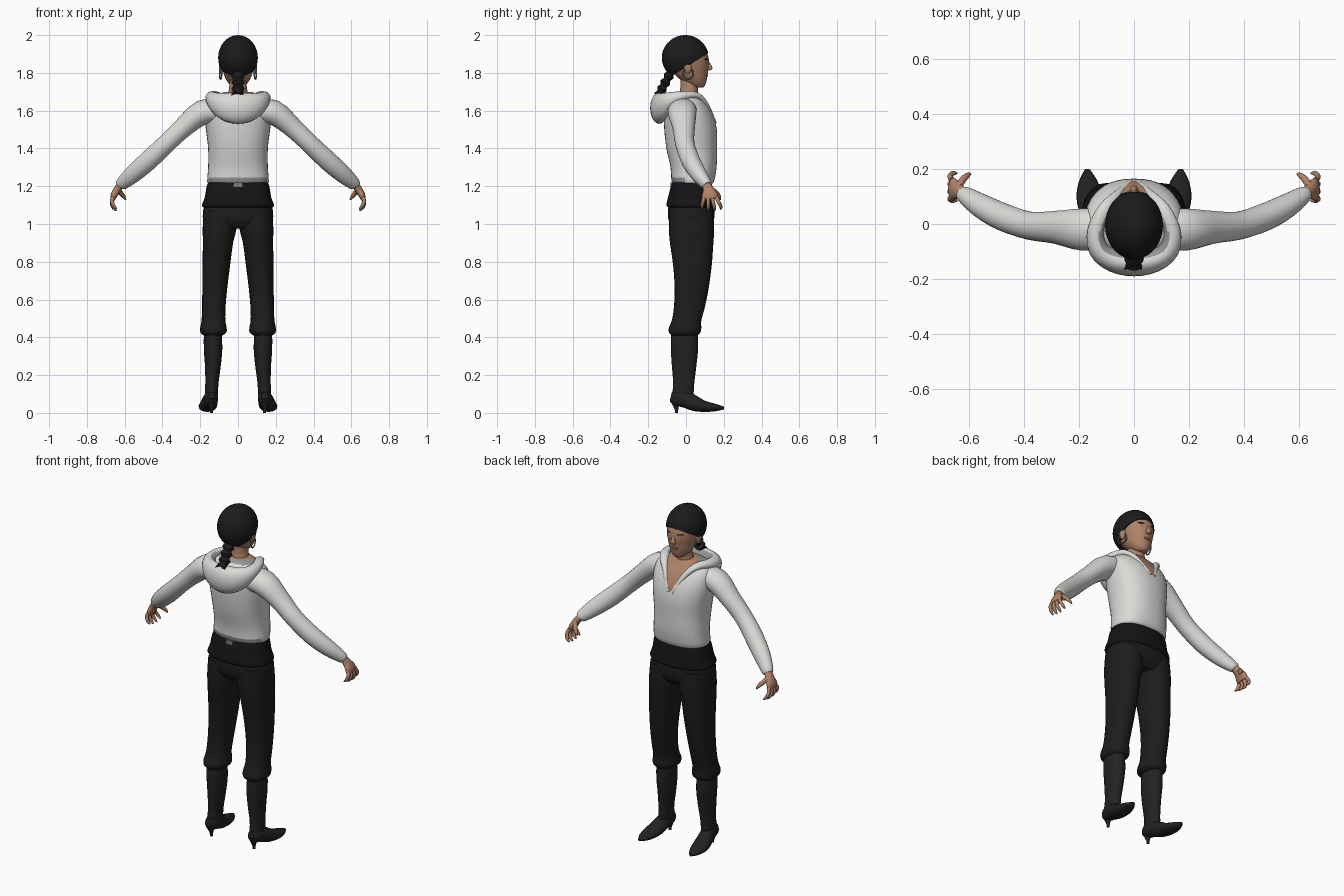
import bpy, bmesh, math
from mathutils import Vector, Matrix


def material(name, rgb):
    m = bpy.data.materials.new(name)
    m.diffuse_color = (*rgb, 1)
    return m


CLOTH = material("off white cloth", (0.70, 0.70, 0.68))
GREY = material("grey lining", (0.30, 0.30, 0.29))
SKIN = material("skin", (0.43, 0.225, 0.14))
LIPS = material("lips", (0.30, 0.11, 0.085))
HAIR = material("black hair", (0.011, 0.011, 0.012))
PANTS = material("black trousers", (0.012, 0.012, 0.012))
SASH = material("black sash", (0.007, 0.007, 0.008))
BOOT = material("boot leather", (0.016, 0.016, 0.017))
METAL = material("dull metal", (0.22, 0.21, 0.20))
WHITE = material("eye white", (0.55, 0.50, 0.46))


def finish(name, bm, mats, angle=50):
    bmesh.ops.recalc_face_normals(bm, faces=bm.faces)
    me = bpy.data.meshes.new(name)
    bm.to_mesh(me)
    bm.free()
    for m in mats:
        me.materials.append(m)
    ob = bpy.data.objects.new(name, me)
    bpy.context.collection.objects.link(ob)
    bpy.ops.object.select_all(action='DESELECT')
    ob.select_set(True)
    bpy.context.view_layer.objects.active = ob
    bpy.ops.object.shade_smooth_by_angle(angle=math.radians(angle))
    return ob


def spline(rows, sub):
    """Catmull-Rom through rows of numbers."""
    out = []
    for i in range(len(rows) - 1):
        p = [rows[max(0, min(len(rows) - 1, i + k))] for k in (-1, 0, 1, 2)]
        for j in range(sub):
            t = j / sub
            out.append([0.5 * (2*b + (c-a)*t + (2*a-5*b+4*c-d)*t*t + (3*b-a-3*c+d)*t**3)
                        for a, b, c, d in zip(*p)])
    return out + [list(rows[-1])]


def loft(rows, ref=None, n=24, sub=3, power=2.0, s=1):
    """Rows are x, y, z, width radius, depth radius. Flat rings unless ref is given."""
    bm = bmesh.new()
    rows = spline([(r[0] * s, *r[1:]) for r in rows], sub)
    rings = []
    for i, (x, y, z, a, b) in enumerate(rows):
        u, v = Vector((1, 0, 0)), Vector((0, 1, 0))
        if ref:
            t = Vector(rows[min(i+1, len(rows)-1)][:3]) - Vector(rows[max(i-1, 0)][:3])
            u = t.cross(Vector(ref)).normalized()
            v = u.cross(t).normalized()
        ring = []
        for k in range(n):
            w = 2 * math.pi * k / n
            c, d = math.cos(w), math.sin(w)
            c = math.copysign(abs(c) ** (2 / power), c)
            d = math.copysign(abs(d) ** (2 / power), d)
            ring.append(bm.verts.new(Vector((x, y, z)) + u * a * c + v * b * d))
        rings.append(ring)
    for p, q in zip(rings, rings[1:]):
        for k in range(n):
            bm.faces.new((p[k], p[(k+1) % n], q[(k+1) % n], q[k]))
    bm.faces.new(rings[0])
    bm.faces.new(rings[-1])
    bmesh.ops.recalc_face_normals(bm, faces=bm.faces)
    return bm


def tube(name, rows, mat, **kw):
    return finish(name, loft(rows, **kw), [mat])


def ball(name, loc, size, mat, rot=(0, 0, 0)):
    bm = bmesh.new()
    bmesh.ops.create_uvsphere(bm, u_segments=16, v_segments=10, radius=1)
    ob = finish(name, bm, [mat])
    ob.location, ob.scale, ob.rotation_euler = loc, size, rot
    return ob


def bisect(bm, co, no, **kw):
    return bmesh.ops.bisect_plane(bm, geom=bm.verts[:] + bm.edges[:] + bm.faces[:],
                                  plane_co=co, plane_no=no, **kw)


# Hooded top body, with the open V neck cut into the front
bm = loft([(0, .035, 1.212, .150, .095), (0, .036, 1.225, .163, .112), (0, .04, 1.30, .158, .122),
           (0, .03, 1.40, .158, .134), (0, .024, 1.50, .170, .139), (0, .014, 1.58, .178, .130),
           (0, 0, 1.64, .172, .110), (0, -.005, 1.675, .135, .085), (0, .005, 1.70, .070, .055)],
          n=40, power=2.3)
VZ, SLOPE = 1.535, 0.55
for s in (-1, 1):
    bisect(bm, (0, 0, VZ), (s, 0, -SLOPE))
bisect(bm, (0, 0, 1.245), (0, 0, 1))
for f in bm.faces:
    c = f.calc_center_median()
    if c.y > 0 and abs(c.x) < (c.z - VZ) * SLOPE:
        f.material_index = 1
    elif c.z < 1.245 and c.y < 0.0 or c.z > 1.68:
        f.material_index = 2
finish("hooded_top", bm, [CLOTH, SKIN, GREY])

# Draped hood running from the V neck around the back
half = [(.012, .152, 1.535, .010, .010), (.062, .105, 1.63, .016, .016), (.105, .055, 1.68, .025, .018),
        (.138, -.02, 1.677, .030, .026), (.128, -.09, 1.653, .038, .046), (.075, -.128, 1.625, .046, .072)]
rows = half + [(0, -.142, 1.613, .048, .083)] + [(-r[0], *r[1:]) for r in half[::-1]]
bm = loft(rows, ref=(0, 0, 1), n=20)
for f in bm.faces:
    c = f.calc_center_median()
    inward = Vector((-c.x, -.02 - c.y, .03)).normalized()
    if c.y < 0.03 and f.normal.dot(inward) > 0.6:
        f.material_index = 1
finish("hood", bm, [CLOTH, GREY])

# Sash at the waist, hips and a belt buckle at the back
tube("hips", [(0, .03, 1.14, .165, .11), (0, .027, 1.08, .183, .122), (0, .028, 1.02, .183, .120),
              (0, .03, .975, .14, .09)], PANTS, n=32, power=2.4)
tube("waist_sash", [(0, .033, 1.235, .150, .095), (0, .03, 1.20, .166, .110), (0, .027, 1.14, .176, .122),
                    (0, .026, 1.10, .191, .130), (0, .027, 1.088, .182, .120)], SASH, n=32, power=2.4)
bpy.ops.mesh.primitive_cube_add(size=1, location=(0, -.078, 1.208))
buckle = bpy.context.object
buckle.name, buckle.scale = "belt_buckle", (.045, .009, .022)
buckle.data.materials.append(METAL)

# Neck and head
tube("neck", [(0, .01, 1.62, .085, .07), (0, .012, 1.68, .058, .052), (0, .018, 1.73, .046, .047),
              (0, .015, 1.82, .05, .05)], SKIN)
tube("head", [(0, .066, 1.722, .022, .024), (0, .056, 1.735, .042, .046), (0, .037, 1.77, .066, .074),
              (0, .020, 1.81, .080, .097), (0, .010, 1.85, .090, .112), (0, 0, 1.90, .095, .114),
              (0, -.005, 1.95, .075, .09), (0, -.005, 1.98, .03, .04)], SKIN, n=32)
tube("nose", [(0, .112, 1.862, .008, .008), (0, .121, 1.842, .010, .012), (0, .122, 1.822, .016, .018),
              (0, .112, 1.812, .010, .010)], SKIN, n=12)
ball("lips", (0, .108, 1.786, ), (.023, .009, .008), LIPS)

# Swept-back hair: rounded cap cut along the hairline
bm = bmesh.new()
bmesh.ops.create_uvsphere(bm, u_segments=36, v_segments=22, radius=1,
                          matrix=Matrix.Translation((0, -.004, 1.88)) @ Matrix.Diagonal((.105, .124, .12, 1)))
cut = bisect(bm, (0, .115, 1.902), (0, .53, -.85), clear_outer=True)
edges = [e for e in cut["geom_cut"] if isinstance(e, bmesh.types.BMEdge)]
bmesh.ops.contextual_create(bm, geom=edges)
finish("hair_cap", bm, [HAIR])

# Braided ponytail with loose tips
braid = [(0, -.082 - .009 * i, 1.80 - .017 * i, .024 + .012 * (i % 2), .018 + .010 * (i % 2)) for i in range(8)]
tube("ponytail", braid, HAIR, ref=(0, 1, 0), n=12, sub=2)
for i, (x, dy, dz) in enumerate([(-.035, -.03, -.005), (.035, -.035, -.02), (.018, -.04, -.03), (-.02, -.025, -.045)]):
    tube(f"ponytail_tip_{i}", [(0, -.13, 1.70, .02, .02), (x * .6, -.135 + dy * .5, 1.69 + dz * .5, .015, .012),
                               (x, -.135 + dy, 1.685 + dz, .002, .002)], HAIR, ref=(1, .3, 0), n=8)

for s, side in ((-1, "left"), (1, "right")):
    # Face details
    ball(f"{side}_eye", (s * .036, .104, 1.852), (.014, .006, .006), WHITE, (0, 0, -s * .35))
    ball(f"{side}_iris", (s * .036, .1075, 1.852), (.0055, .004, .0055), HAIR)
    ball(f"{side}_eyebrow", (s * .037, .108, 1.872), (.021, .005, .004), HAIR, (0, 0, -s * .4))
    ball(f"{side}_ear", (s * .088, .008, 1.83), (.012, .022, .034), SKIN)
    bpy.ops.mesh.primitive_torus_add(location=(s * .092, .012, 1.795), rotation=(0, math.pi / 2, s * .2),
                                     major_radius=.028, minor_radius=.004, major_segments=24, minor_segments=8)
    hoop = bpy.context.object
    hoop.name = f"{side}_hoop_earring"
    hoop.data.materials.append(METAL)

    # Sleeve
    tube(f"{side}_sleeve", [(.09, -.02, 1.60, .06, .075), (.19, -.02, 1.59, .066, .077), (.285, -.012, 1.515, .054, .060),
                            (.38, -.006, 1.425, .050, .051), (.475, .025, 1.335, .052, .050),
                            (.555, .066, 1.265, .047, .043), (.612, .104, 1.215, .035, .031),
                            (.624, .112, 1.203, .026, .024)], CLOTH, ref=(0, 1, .2), s=s)
    # Hand with four fingers and a thumb
    tube(f"{side}_hand", [(.615, .105, 1.215, .020, .024), (.637, .118, 1.185, .020, .028),
                          (.655, .125, 1.155, .018, .042), (.662, .128, 1.132, .013, .038)],
         SKIN, ref=(0, 1, 0), n=16, s=s)
    for i in range(4):
        y = .097 + .021 * i
        tip = y + .012 * (i - 1)
        drop = (.012, .002, 0, .008)[i]
        tube(f"{side}_finger_{i}", [(.660, y, 1.142, .011, .011), (.668, (y + tip) / 2, 1.11 + drop, .010, .010),
                                    (.658, tip, 1.085 + drop, .009, .009), (.643, tip, 1.07 + drop, .004, .004)],
             SKIN, ref=(0, 1, 0), n=10, s=s)
    tube(f"{side}_thumb", [(.638, .135, 1.185, .013, .013), (.622, .160, 1.165, .013, .013),
                           (.605, .176, 1.145, .010, .010), (.594, .182, 1.128, .004, .004)],
         SKIN, ref=(0, 1, 0), n=10, s=s)

    # Trouser leg with gathered cuff
    tube(f"{side}_trouser_leg", [(.095, .028, 1.07, .086, .115), (.097, .029, .98, .090, .120), (.106, .030, .90, .080, .115),
                                 (.115, .034, .78, .073, .102), (.123, .030, .66, .066, .090),
                                 (.128, .018, .56, .062, .082), (.130, .003, .49, .063, .078),
                                 (.130, -.005, .45, .070, .086), (.130, -.007, .425, .068, .083),
                                 (.132, -.008, .41, .050, .068)], PANTS, s=s, power=2.2)
    # Boot shaft, pointed foot and heel
    tube(f"{side}_boot_shaft", [(.134, -.008, .43, .047, .070), (.132, -.008, .34, .049, .072), (.133, -.010, .25, .042, .065),
                                (.138, -.012, .16, .035, .056), (.141, -.016, .10, .035, .056),
                                (.142, -.018, .06, .032, .050)], BOOT, s=s)
    tube(f"{side}_boot_foot", [(.141, -.080, .085, .018, .025), (.142, -.055, .080, .034, .040), (.146, 0, .070, .040, .044),
                               (.154, .05, .048, .045, .040), (.162, .10, .034, .047, .029),
                               (.167, .155, .028, .034, .020), (.170, .20, .026, .008, .008)],
         BOOT, ref=(0, 0, 1), s=s)
    tube(f"{side}_boot_heel", [(.141, -.058, .075, .028, .028), (.141, -.055, .045, .018, .018),
                               (.141, -.05, .015, .009, .009), (.141, -.05, 0, .008, .008)], BOOT, n=12, s=s)
